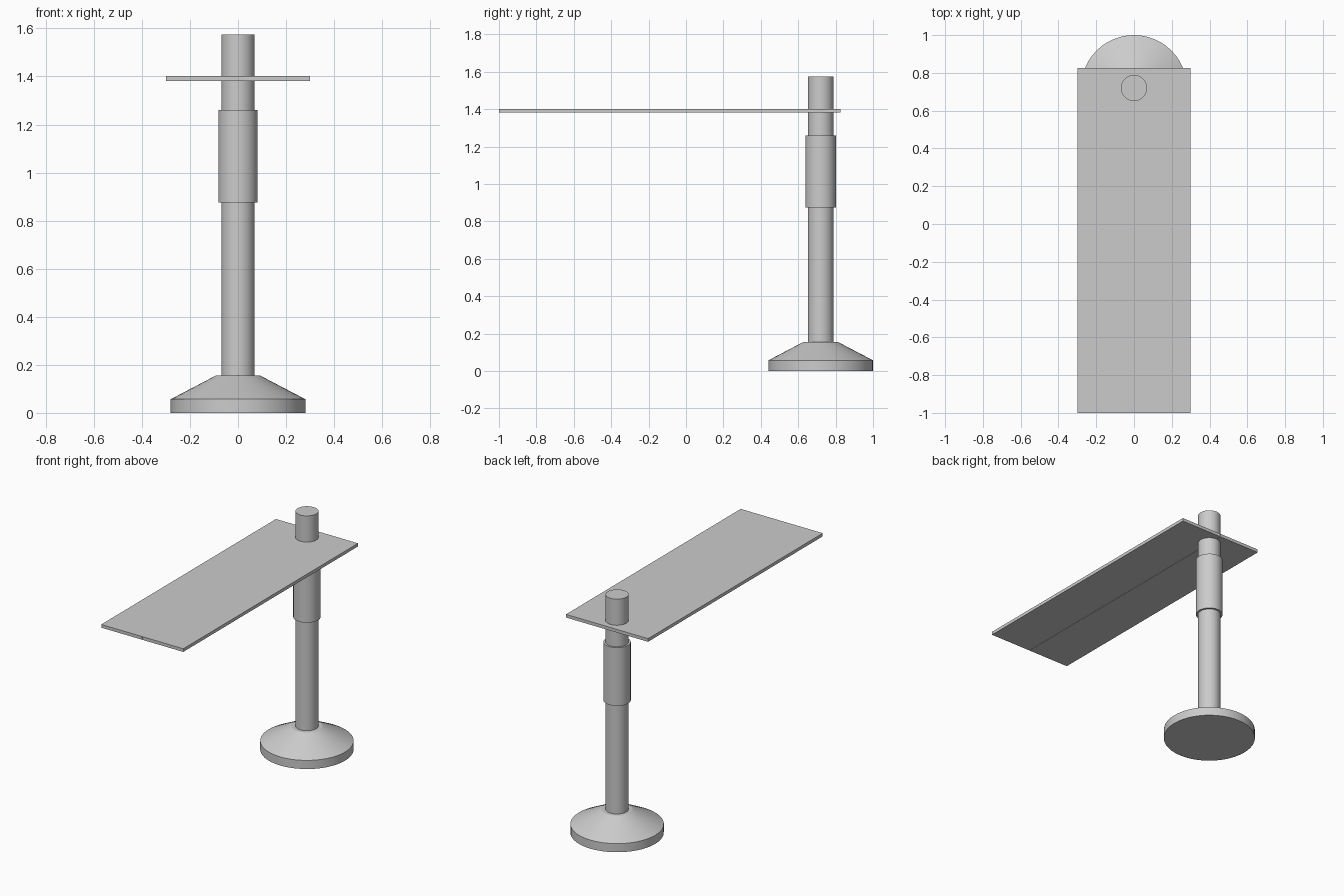
import bpy, math

if "Cube" in bpy.data.objects:
    bpy.data.objects.remove(bpy.data.objects["Cube"])

POLE_Y = 0.72


def make_object(name, verts, faces):
    mesh = bpy.data.meshes.new(name)
    mesh.from_pydata(verts, [], faces)
    obj = bpy.data.objects.new(name, mesh)
    bpy.context.collection.objects.link(obj)
    return obj


def lathe(name, rings, sides=32, closed=False):
    """Turn (radius, z) rings about the pole axis; closed=True makes a tube."""
    verts = [(r * math.cos(2 * math.pi * i / sides),
              r * math.sin(2 * math.pi * i / sides) + POLE_Y, z)
             for r, z in rings for i in range(sides)]
    n = len(rings)
    faces = []
    for k in range(n if closed else n - 1):
        a, b = k * sides, (k + 1) % n * sides
        faces += [(a + i, a + (i + 1) % sides, b + (i + 1) % sides, b + i)
                  for i in range(sides)]
    if not closed:
        faces.append(tuple(reversed(range(sides))))
        faces.append(tuple(range((n - 1) * sides, n * sides)))
    obj = make_object(name, verts, faces)
    bpy.ops.object.select_all(action='DESELECT')
    bpy.context.view_layer.objects.active = obj
    obj.select_set(True)
    bpy.ops.object.shade_smooth_by_angle(angle=math.radians(20))
    return obj


# Foot with sloping shoulder, pole, and sleeve around the pole
lathe("base", [(0.28, 0), (0.28, 0.057), (0.093, 0.155)], sides=48)
lathe("pole", [(0.069, 0.15), (0.069, 1.575)])
lathe("sleeve", [(0.082, 0.875), (0.082, 1.26), (0.068, 1.26), (0.068, 0.875)],
      closed=True)

# Thin panel with a hairline seam along the underside
half = [(0.001, 1.398), (0.001, 1.381), (0.30, 1.381), (0.30, 1.402)]
outline = half + [(-x, z) for x, z in reversed(half)]
n = len(outline)
verts = [(x, y, z) for y in (-1.0, 0.825) for x, z in outline]
faces = [tuple(range(n)), tuple(reversed(range(n, 2 * n)))]
faces += [(i, i + n, (i + 1) % n + n, (i + 1) % n) for i in range(n)]
make_object("panel", verts, faces)
